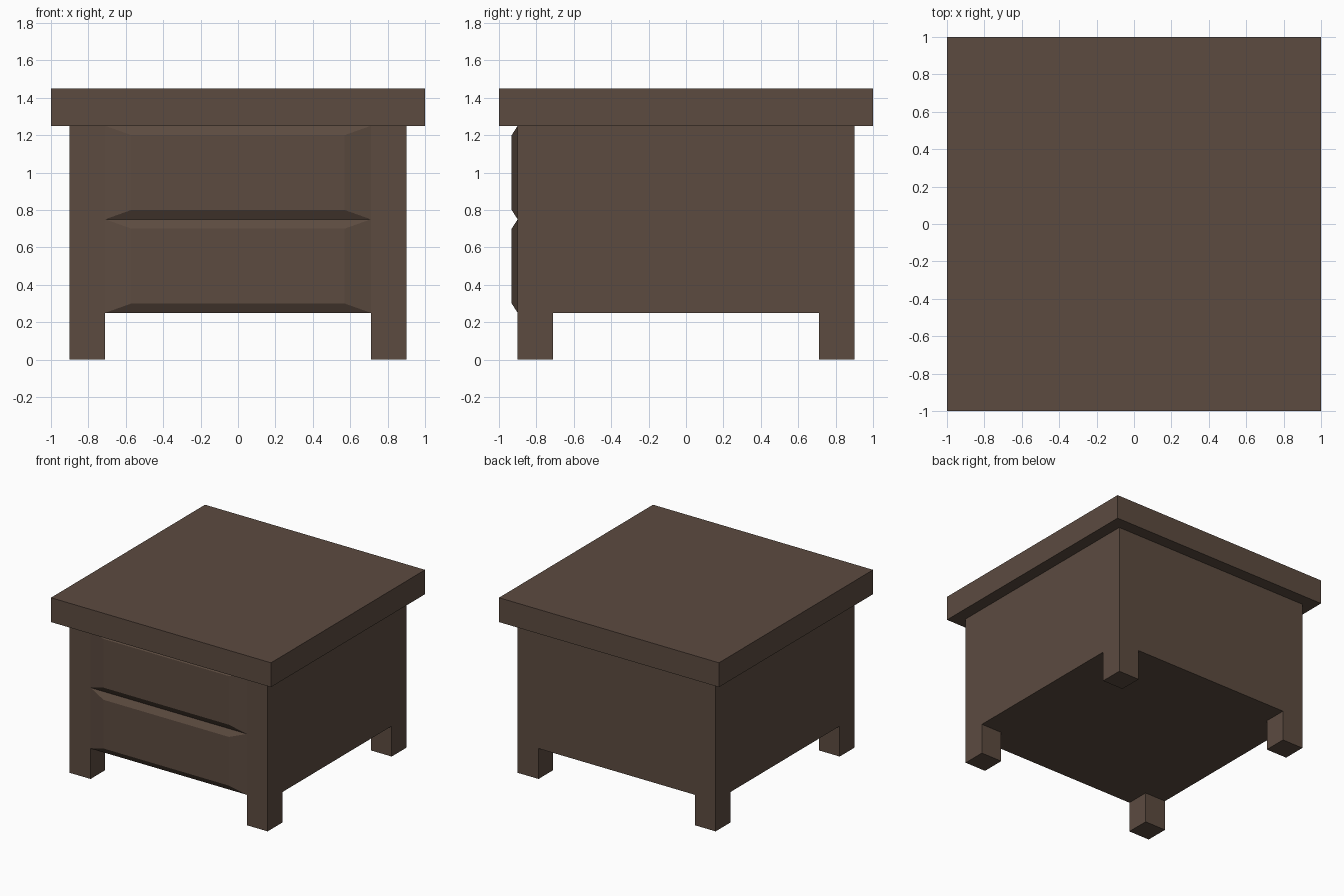
import bpy, bmesh
from mathutils import Matrix

if "Cube" in bpy.data.objects:
    bpy.data.objects.remove(bpy.data.objects["Cube"])

wood = bpy.data.materials.new("dark_wood")
wood.diffuse_color = (0.107, 0.07, 0.051, 1)
wood.use_nodes = True
wood.node_tree.nodes["Principled BSDF"].inputs["Base Color"].default_value = wood.diffuse_color


def finish(bm, name):
    bmesh.ops.recalc_face_normals(bm, faces=bm.faces[:])
    mesh = bpy.data.meshes.new(name)
    bm.to_mesh(mesh)
    bm.free()
    mesh.materials.append(wood)
    obj = bpy.data.objects.new(name, mesh)
    bpy.context.collection.objects.link(obj)
    return obj


def box(size, center):
    bm = bmesh.new()
    bmesh.ops.create_cube(bm, size=1, matrix=Matrix.Translation(center) @ Matrix.Diagonal((*size, 1)))
    return bm


# Overhanging top slab
finish(box((2, 2, 0.2), (0, 0, 1.35)), "table_top")

# Cabinet body, cut near its corners so the legs extrude from the underside
bm = box((1.8, 1.8, 1.0), (0, 0, 0.75))
for axis in ((1, 0, 0), (0, 1, 0)):
    for s in (-0.71, 0.71):
        bmesh.ops.bisect_plane(bm, geom=bm.verts[:] + bm.edges[:] + bm.faces[:],
                               plane_co=[a * s for a in axis], plane_no=axis)
bm.normal_update()
corners = [f for f in bm.faces if f.normal.z < -0.9
           and all(abs(c) > 0.75 for c in f.calc_center_median().xy)]
for f in corners:
    leg = bmesh.ops.extrude_face_region(bm, geom=[f])["geom"]
    bmesh.ops.translate(bm, vec=(0, 0, -0.25), verts=[v for v in leg if isinstance(v, bmesh.types.BMVert)])
    bm.faces.remove(f)
finish(bm, "cabinet_body_with_legs")

# Drawer fronts: bevelled panels that taper forward, open against the body
for name, z in (("lower_drawer", 0.5), ("upper_drawer", 1.0)):
    bm = box((1.42, 0.032, 0.5), (0, -0.916, z))
    bm.normal_update()
    bm.faces.remove(next(f for f in bm.faces if f.normal.y > 0.9))
    for v in bm.verts:
        if v.co.y < -0.92:
            v.co.x *= 0.57 / 0.71
            v.co.z = z + (v.co.z - z) * 0.8
    bm.normal_update()
    mesh_obj = finish(bm, name)
